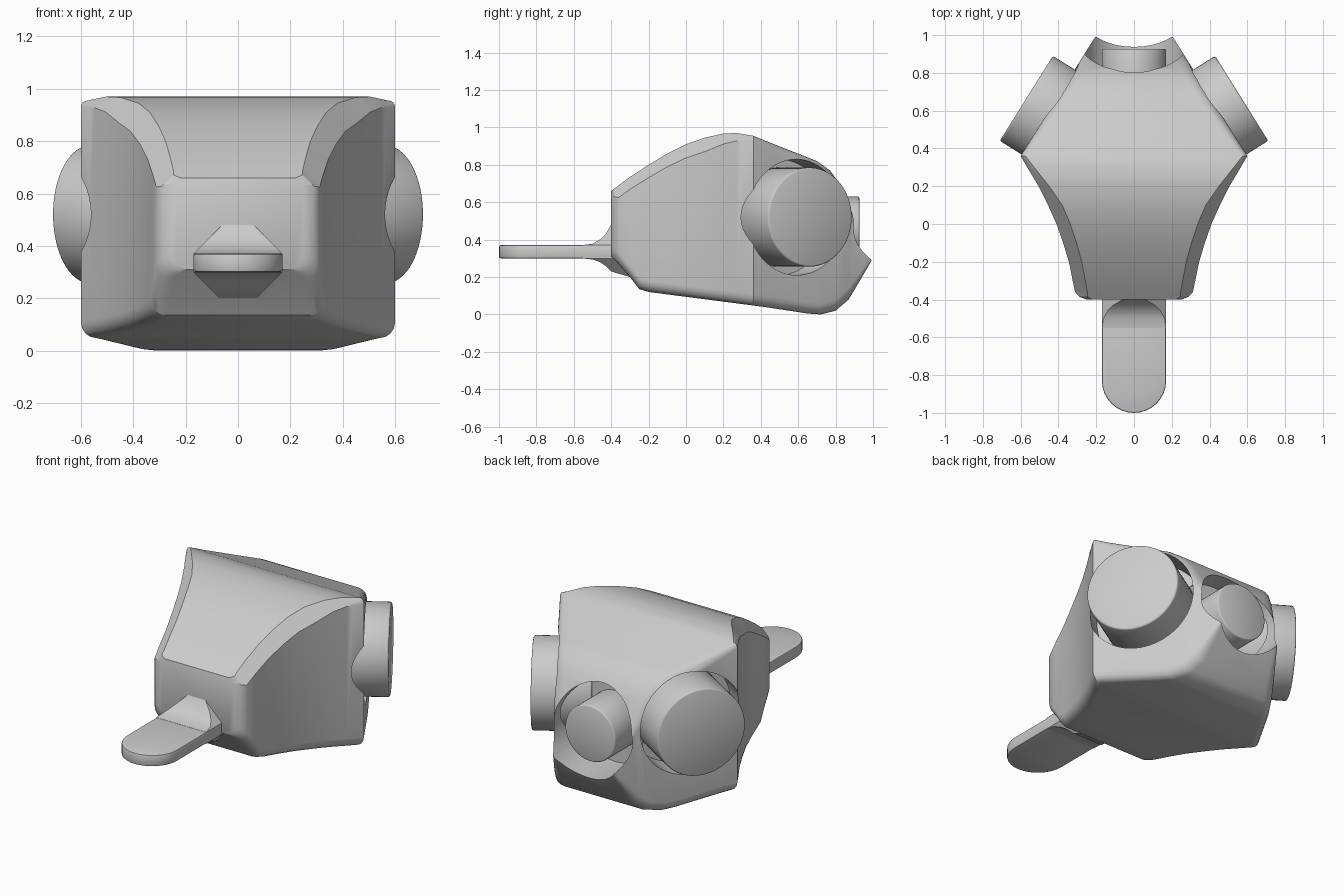
import bpy
import bmesh
from math import pi, sin, cos, radians
from mathutils import Vector, Matrix

cube = bpy.data.objects.get("Cube")
if cube:
    bpy.data.objects.remove(cube)

grey = bpy.data.materials.new("plain grey")
grey.use_nodes = True
COLOUR = (0.6, 0.6, 0.6, 1)
grey.diffuse_color = COLOUR
grey.node_tree.nodes["Principled BSDF"].inputs["Base Color"].default_value = COLOUR


def finish(name, bm):
    bmesh.ops.recalc_face_normals(bm, faces=bm.faces)
    mesh = bpy.data.meshes.new(name)
    bm.to_mesh(mesh)
    bm.free()
    mesh.materials.append(grey)
    obj = bpy.data.objects.new(name, mesh)
    bpy.context.collection.objects.link(obj)
    return obj


def activate(obj):
    bpy.ops.object.select_all(action='DESELECT')
    obj.select_set(True)
    bpy.context.view_layer.objects.active = obj


def smooth(obj, angle=30):
    activate(obj)
    bpy.ops.object.shade_smooth_by_angle(angle=radians(angle))


def loft(name, sections):
    """Skin a row of closed sections and cap both ends."""
    bm = bmesh.new()
    rings = [[bm.verts.new(p) for p in s] for s in sections]
    n = len(rings[0])
    for a, b in zip(rings, rings[1:]):
        for i in range(n):
            j = (i + 1) % n
            bm.faces.new((a[i], a[j], b[j], b[i]))
    bm.faces.new(rings[0])
    bm.faces.new(rings[-1])
    return finish(name, bm)


def drum(name, centre, axis, radius, inner, outer, rim=0.0):
    """Cylinder along axis, from inner to outer offset from the centre."""
    bm = bmesh.new()
    axis = Vector(axis).normalized()
    place = Matrix.Translation(Vector(centre) + axis * (inner + outer) / 2)
    turn = axis.to_track_quat('Z', 'Y').to_matrix().to_4x4()
    bmesh.ops.create_cone(bm, cap_ends=True, segments=64, radius1=radius, radius2=radius,
                          depth=outer - inner, matrix=place @ turn)
    if rim:
        edges = [e for f in bm.faces if len(f.verts) > 4 for e in f.edges]
        bmesh.ops.bevel(bm, geom=edges, offset=rim, segments=2, profile=0.5, affect='EDGES')
    return finish(name, bm)


def curve(points, y):
    for (y0, v0), (y1, v1) in zip(points, points[1:]):
        if y <= y1:
            return v0 + (v1 - v0) * (y - y0) / (y1 - y0)
    return points[-1][1]


# Body outlines: roof height, belly height and half width along y
roof = [(-.4, .66), (-.3, .735), (-.2, .8), (-.1, .86), (0, .91), (.1, .945), (.2, .967),
        (.27, .97), (.36, .955), (.42, .93), (.7, .82), (.77, .77), (.82, .7), (1, .32)]
belly = [(-.4, .31), (-.37, .28), (-.3, .2), (-.25, .135), (-.2, .12), (.42, .04),
         (.65, .005), (.72, 0), (.8, .02), (.87, .08), (1, .3)]
width = [(-.4, .25), (-.385, .29), (-.36, .312), (-.2, .345), (-.1, .375), (0, .41),
         (.1, .455), (.2, .505), (.3, .565), (.36, .6), (1, .2)]
chamfer = [(-.4, .03), (-.36, .065), (.1, .075), (.36, .025), (.5, .06), (1, .06)]
STEPS = 4


def body_section(y):
    top, low, half = (curve(c, y) for c in (roof, belly, width))
    limit = (top - low) * 0.45
    rt, rb = min(curve(chamfer, y), limit), min(0.06, limit)
    right = []
    for i in range(STEPS + 1):
        a = pi / 2 * i / STEPS
        right.append((half - rb + rb * sin(a), low + rb - rb * cos(a)))
    for i in range(STEPS + 1):
        t = i / STEPS
        # Flat chamfer ahead of the widest point, round behind it
        dx, dz = (1 - t, t) if y < 0.36 else (cos(pi / 2 * t), sin(pi / 2 * t))
        right.append((half - rt + rt * dx, top - rt + rt * dz))
    left = [(-x, z) for x, z in reversed(right)]
    return [(x, y, z) for x, z in right + left]


stations = sorted({y for c in (roof, belly, width) for y, _ in c})
body = loft("body", [body_section(y) for y in stations])

# Side wheels and rear plug sit in round pockets
REAR = (0, 0, 0.46)
pockets = [drum("rear_pocket", REAR, (0, 1, 0), 0.265, 0.68, 1.3)]
for side, word in ((1, "left"), (-1, "right")):
    hub, axis = (side * 0.57, 0.665, 0.52), (side * 0.848, 0.53, 0)
    pockets.append(drum(word + "_pocket", hub, axis, 0.31, -0.32, 0.3))
    smooth(drum(word + "_wheel", hub, axis, 0.265, -0.34, 0, 0.01), 50)
smooth(drum("rear_plug", REAR, (0, 1, 0), 0.17, 0.6, 0.927, 0.008), 50)

activate(body)
for cutter in pockets:
    mod = body.modifiers.new("pocket", 'BOOLEAN')
    mod.operation = 'DIFFERENCE'
    mod.solver = 'EXACT'
    mod.object = cutter
    bpy.ops.object.modifier_apply(modifier=mod.name)
    bpy.data.objects.remove(cutter)
smooth(body)

# Flat tongue with a round tip
HALF, UNDER, OVER = 0.17, 0.3, 0.37
bm = bmesh.new()
outline = [(HALF, -0.3), (-HALF, -0.3)]
for i in range(17):
    a = pi + pi * i / 16
    outline.append((HALF * cos(a), -0.83 + HALF * sin(a)))
base = bm.faces.new([bm.verts.new((x, y, UNDER)) for x, y in outline])
made = bmesh.ops.extrude_face_region(bm, geom=[base])["geom"]
bmesh.ops.translate(bm, vec=(0, 0, OVER - UNDER),
                    verts=[v for v in made if isinstance(v, bmesh.types.BMVert)])
rims = [e for e in bm.edges if abs(e.verts[0].co.z - e.verts[1].co.z) < 0.001]
bmesh.ops.bevel(bm, geom=rims, offset=0.008, segments=2, profile=0.5, affect='EDGES')
smooth(finish("tongue", bm), 40)

# Flared root joining the tongue to the body
flare = []
for y, up, down in ((-.55, .001, .001), (-.5, .008, .006), (-.46, .03, .02),
                    (-.43, .06, .04), (-.4, .11, .07), (-.3, .12, .1)):
    half = [(HALF - down, UNDER - down), (HALF, UNDER), (HALF, OVER), (HALF - up, OVER + up)]
    flare.append([(x, y, z) for x, z in half + [(-x, z) for x, z in reversed(half)]])
smooth(loft("tongue_root", flare))
